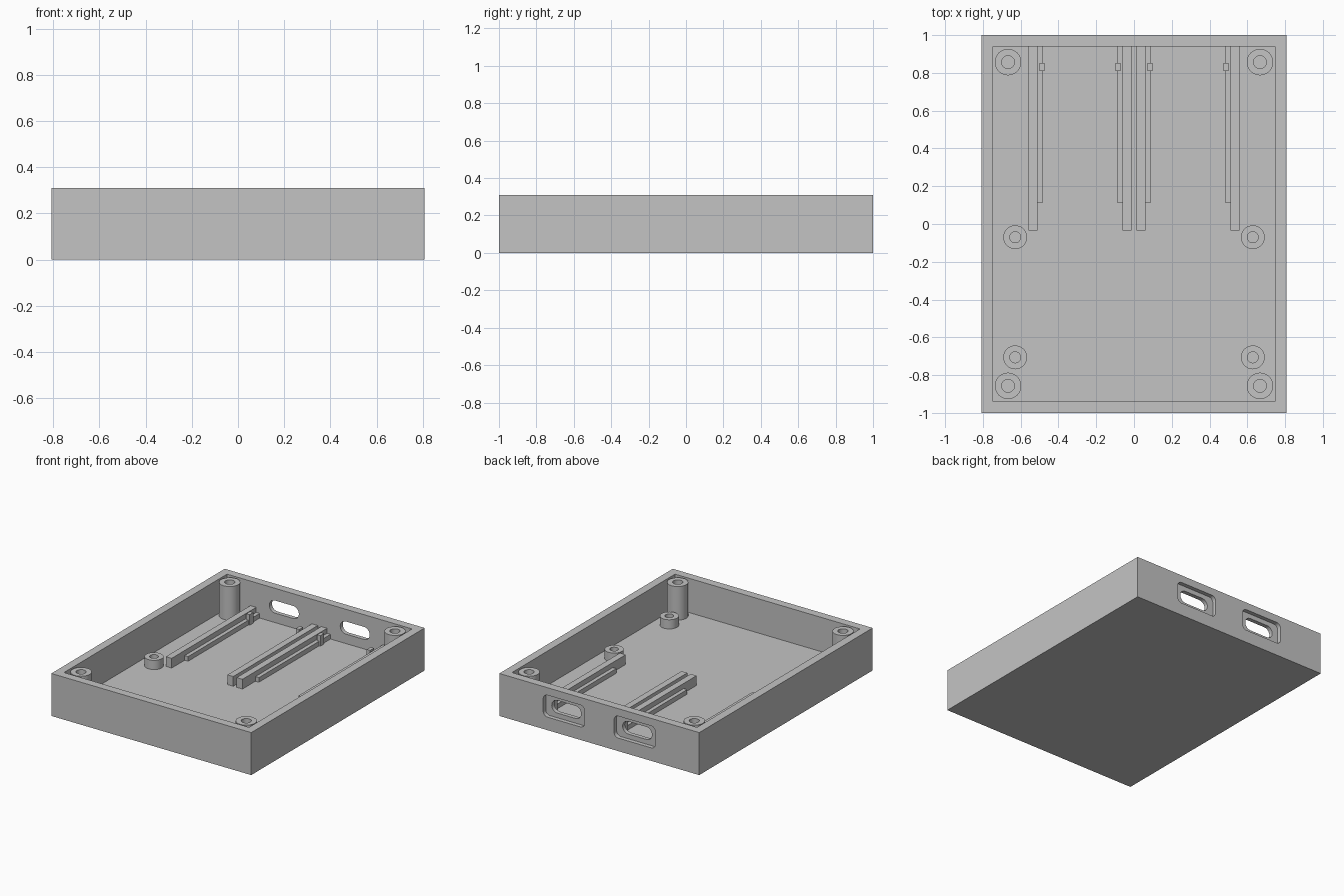
import bpy, bmesh, math
from mathutils import Vector

old = bpy.data.objects.get("Cube")
if old:
    bpy.data.objects.remove(old, do_unlink=True)

gray = bpy.data.materials.new("light_gray")
gray.use_nodes = True
color = (0.552, 0.552, 0.552, 1)
gray.diffuse_color = color
gray.node_tree.nodes["Principled BSDF"].inputs["Base Color"].default_value = color

W, L, H, T = 0.807, 1.0, 0.31, 0.06     # half width, half length, height, wall
INNER = L - T
BAY = 0.286                             # centre of each board bay
PORT_Z = 0.175


def finish(name, bm):
    bmesh.ops.recalc_face_normals(bm, faces=bm.faces)
    mesh = bpy.data.meshes.new(name)
    bm.to_mesh(mesh)
    bm.free()
    mesh.materials.append(gray)
    obj = bpy.data.objects.new(name, mesh)
    bpy.context.collection.objects.link(obj)
    return obj


def box(name, x, y, z):
    """Box spanning the given (low, high) ranges."""
    bm = bmesh.new()
    bmesh.ops.create_cube(bm, size=1)
    for v in bm.verts:
        v.co = Vector(r[0] if c < 0 else r[1] for c, r in zip(v.co, (x, y, z)))
    return finish(name, bm)


def rounded_slot(name, cx, half_w, half_h, radius, y0, y1):
    """Rounded rectangle extruded through the back wall."""
    bm = bmesh.new()
    verts = []
    for q, (sx, sz) in enumerate(((1, 1), (-1, 1), (-1, -1), (1, -1))):
        for i in range(9):
            a = (q + i / 8) * math.pi / 2
            verts.append(bm.verts.new((
                cx + sx * (half_w - radius) + radius * math.cos(a), y0,
                PORT_Z + sz * (half_h - radius) + radius * math.sin(a))))
    face = bm.faces.new(verts)
    ext = bmesh.ops.extrude_face_region(bm, geom=[face])
    moved = [g for g in ext["geom"] if isinstance(g, bmesh.types.BMVert)]
    bmesh.ops.translate(bm, verts=moved, vec=(0, y1 - y0, 0))
    return finish(name, bm)


def cut(target, cutter):
    mod = target.modifiers.new("cut", 'BOOLEAN')
    mod.operation, mod.solver, mod.object = 'DIFFERENCE', 'EXACT', cutter
    select(target)
    bpy.ops.object.modifier_apply(modifier=mod.name)
    bpy.data.objects.remove(cutter, do_unlink=True)


def select(obj):
    bpy.ops.object.select_all(action='DESELECT')
    obj.select_set(True)
    bpy.context.view_layer.objects.active = obj


def post(name, x, y, top, r_out, r_in):
    """Hollow screw post turned from a profile."""
    bm = bmesh.new()
    profile = ((r_out, T), (r_out, top), (r_in, top), (r_in, T + 0.002), (0, T + 0.002))
    verts = [bm.verts.new((x + r, y, z)) for r, z in profile]
    edges = [bm.edges.new(pair) for pair in zip(verts, verts[1:])]
    bmesh.ops.spin(bm, geom=verts + edges, cent=(x, y, 0), axis=(0, 0, 1),
                   angle=math.tau, steps=40)
    bmesh.ops.remove_doubles(bm, verts=bm.verts, dist=0.0001)
    obj = finish(name, bm)
    # keep the rim facing up even though the underside is open
    top_face = max(obj.data.polygons, key=lambda p: p.center.z)
    if top_face.normal.z < 0:
        obj.data.flip_normals()
    select(obj)
    bpy.ops.object.shade_smooth_by_angle(angle=math.radians(35))


# Open tray with two recessed ports in the back wall
tray = box("tray", (-W, W), (-L, L), (0, H))
cut(tray, box("cavity", (T - W, W - T), (-INNER, INNER), (T, H + 0.1)))
for cx in (-BAY, BAY):
    cut(tray, rounded_slot("recess", cx, 0.167, 0.08, 0.035, L - 0.03, L + 0.1))
    cut(tray, rounded_slot("port", cx, 0.119, 0.046, 0.0459, INNER - 0.01, L + 0.1))
select(tray)
bpy.ops.object.shade_smooth_by_angle(angle=math.radians(30))

# Guide rails, each with a low shelf and a clip on the bay side
for bay, cx in (("right", -BAY), ("left", BAY)):
    for end, s in (("right", -1), ("left", 1)):
        def span(a, b):
            return sorted((cx + s * a, cx + s * b))
        tag = f"{bay}_bay_{end}"
        box(tag + "_rail", span(0.225, 0.272), (-0.035, INNER), (T, 0.131))
        box(tag + "_shelf", span(0.197, 0.225), (0.114, INNER), (T, 0.094))
        box(tag + "_clip", span(0.187, 0.214), (0.809, 0.853), (T, 0.137))

# Tall lid posts and short board standoffs
for side, s in (("right", -1), ("left", 1)):
    for end, y in (("front", -0.857), ("back", 0.857)):
        post(f"{end}_{side}_lid_post", s * 0.667, y, 0.305, 0.07, 0.034)
    for end, y in (("front", -0.706), ("middle", -0.07)):
        post(f"{end}_{side}_standoff", s * 0.629, y, 0.127, 0.063, 0.029)
